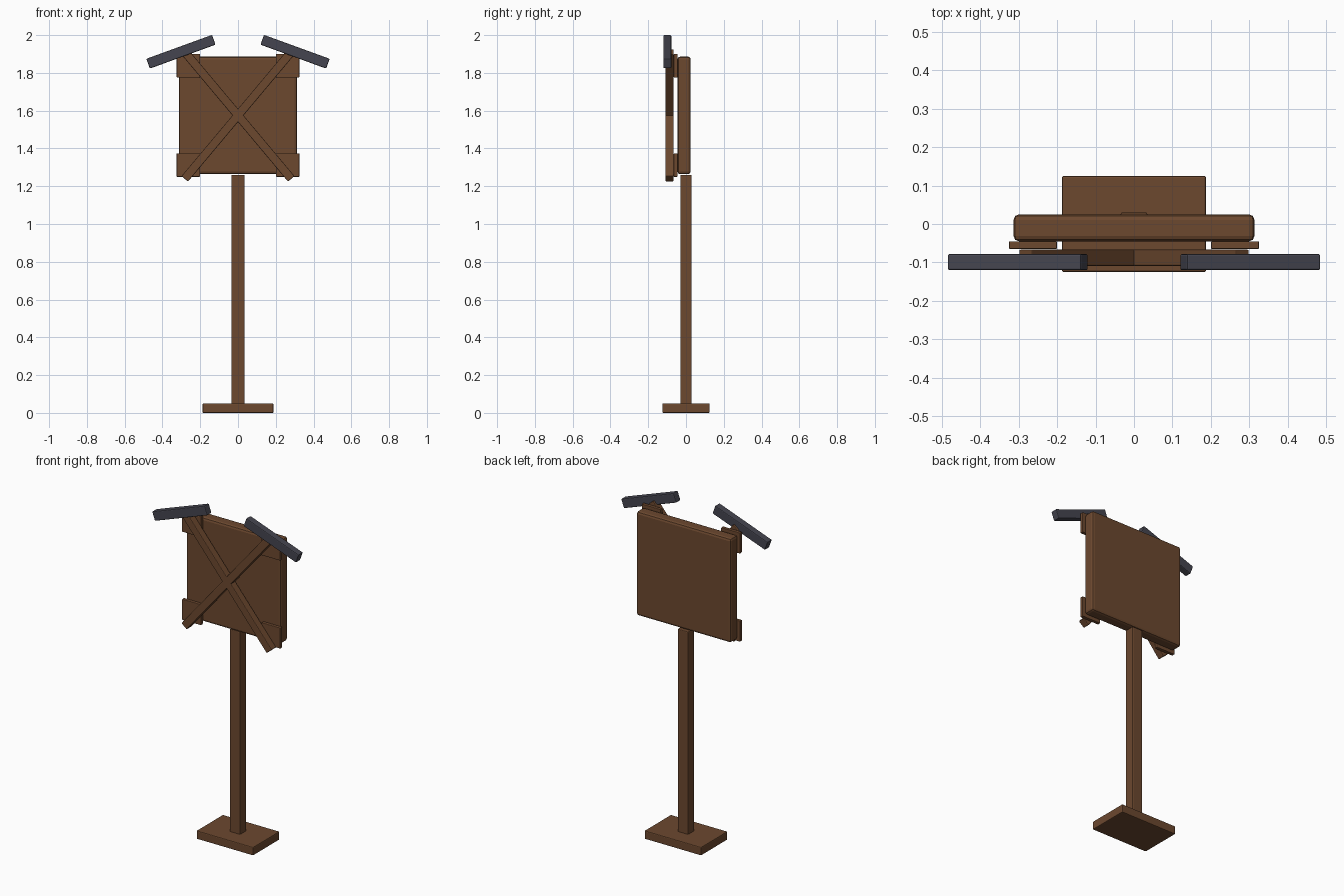
import bpy
from math import radians

if "Cube" in bpy.data.objects:
    bpy.data.objects.remove(bpy.data.objects["Cube"])


def material(name, rgb):
    m = bpy.data.materials.new(name)
    m.use_nodes = True
    m.diffuse_color = (*rgb, 1)
    m.node_tree.nodes["Principled BSDF"].inputs["Base Color"].default_value = (*rgb, 1)
    return m


wood = material("brown wood", (0.15, 0.065, 0.028))
slate = material("dark slate", (0.06, 0.06, 0.08))


def board(name, centre, size, mat, bevel=0.005, tilt=0):
    """Softly bevelled box, tilted in the front plane by degrees."""
    bpy.ops.mesh.primitive_cube_add(size=1, location=centre)
    ob = bpy.context.object
    ob.name = name
    ob.scale = size
    bpy.ops.object.transform_apply(location=False, rotation=False, scale=True)
    ob.rotation_euler.y = radians(tilt)
    mod = ob.modifiers.new("soft edges", 'BEVEL')
    mod.width = bevel
    mod.segments = 2
    ob.data.materials.append(mat)
    return ob


# Stand
board("base", (0, 0, 0.025), (0.375, 0.25, 0.05), wood)
board("post", (0, 0, 0.65), (0.07, 0.06, 1.22), wood)

# Square panel
board("panel", (0, -0.01, 1.575), (0.626, 0.07, 0.622), wood, 0.014)

# Corner plates, cross braces and roof boards, one set per side
for side, s in (("left", 1), ("right", -1)):
    for level, z in (("upper", 1.838), ("lower", 1.312)):
        board(f"{level}_{side}_corner_plate", (s * 0.2625, -0.055, z),
              (0.125, 0.02, 0.124), wood, 0.003)
    board(f"{side}_cross_brace", (0, -0.0875, 1.575),
          (0.877, 0.043, 0.045), wood, 0.004, -s * 50)
    board(f"{side}_roof_board", (s * 0.302, -0.099, 1.912),
          (0.37, 0.042, 0.055), slate, 0.005, s * 20)
